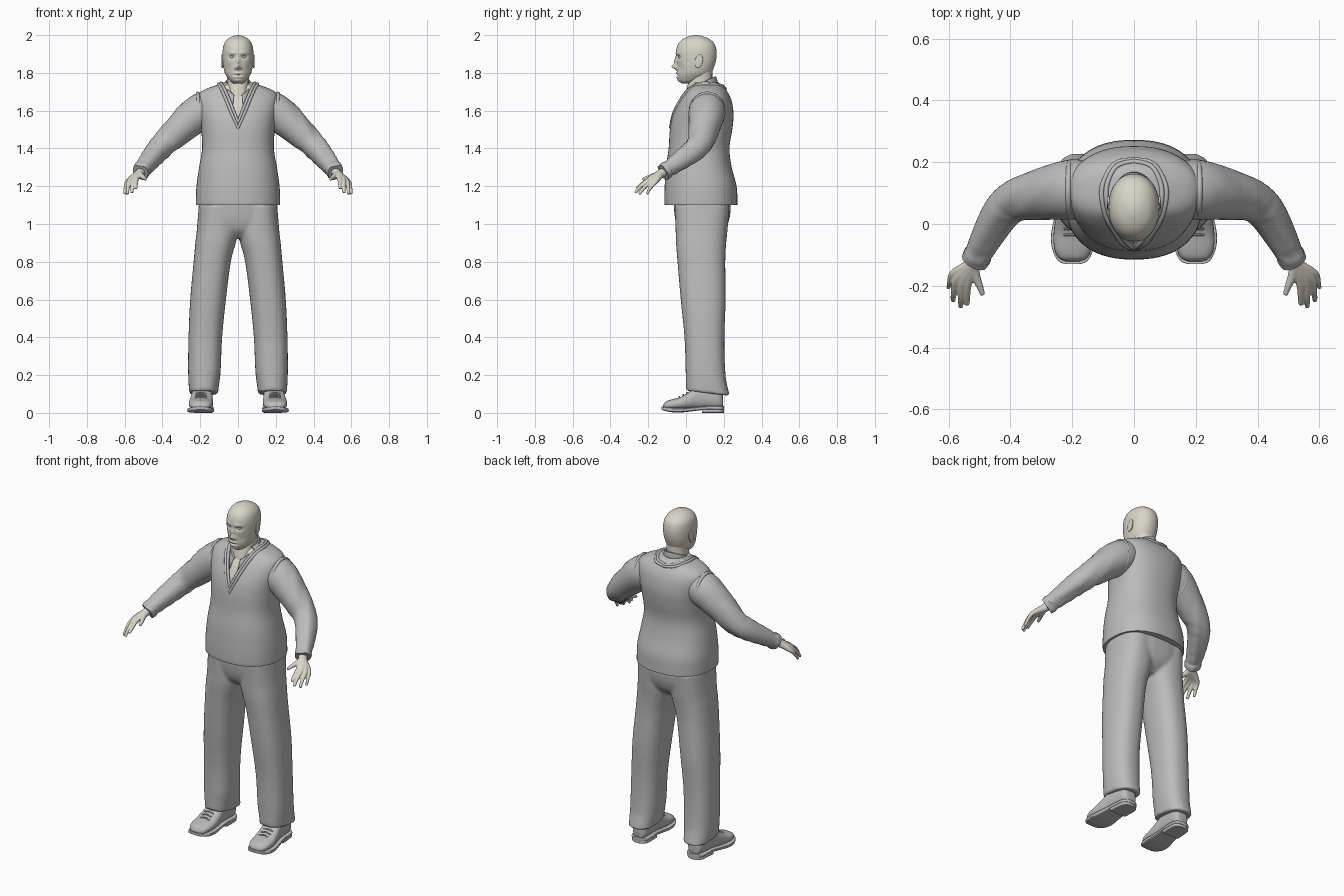
import bpy, bmesh, math
from mathutils import Vector
from mathutils.bvhtree import BVHTree

if "Cube" in bpy.data.objects:
    bpy.data.objects.remove(bpy.data.objects["Cube"])


def material(name, rgb):
    m = bpy.data.materials.new(name)
    m.diffuse_color = (*rgb, 1)
    m.use_nodes = True
    m.node_tree.nodes["Principled BSDF"].inputs["Base Color"].default_value = m.diffuse_color
    return m


CLOTH = material("grey_cloth", (0.50, 0.50, 0.50))
SKIN = material("pale_skin", (0.69, 0.66, 0.58))


def spline(rows, k=4):
    """Catmull-Rom interpolation of section rows."""
    p = [rows[0], *rows, rows[-1]]
    out = []
    for i in range(1, len(p) - 2):
        for j in range(k):
            t = j / k
            out.append([0.5 * (2 * b + (c - a) * t + (2 * a - 5 * b + 4 * c - d) * t * t
                               + (3 * b - a - 3 * c + d) * t ** 3)
                        for a, b, c, d in zip(*p[i - 1:i + 3])])
    return out + [list(rows[-1])]


def oval(n, e):
    def s(v):
        return math.copysign(abs(v) ** (2 / e), v)
    return [(s(math.cos(2 * math.pi * i / n)), s(math.sin(2 * math.pi * i / n))) for i in range(n)]


def loft(bm, rings):
    vs = [[bm.verts.new(p) for p in r] for r in rings]
    n = len(vs[0])
    for a, b in zip(vs, vs[1:]):
        for i in range(n):
            bm.faces.new((a[i], a[(i + 1) % n], b[(i + 1) % n], b[i]))
    bm.faces.new(vs[0])
    bm.faces.new(vs[-1])


def stack(bm, rows, n=40, e=2.2, k=4, side=1):
    """Horizontal sections: z, x0, x1, y0, y1."""
    loft(bm, [[(side * ((x0 + x1) / 2 + (x1 - x0) / 2 * u), (y0 + y1) / 2 + (y1 - y0) / 2 * v, z)
               for u, v in oval(n, e)] for z, x0, x1, y0, y1 in spline(rows, k)])


def along_y(bm, rows, n=28, e=2.5, k=4):
    """Upright sections: y, x centre, half width, z0, z1."""
    loft(bm, [[(xc + h * u, y, (z0 + z1) / 2 + (z1 - z0) / 2 * v) for u, v in oval(n, e)]
              for y, xc, h, z0, z1 in spline(rows, k)])


def tube(bm, rows, n=16, k=4, ref=(0, 0, 1)):
    """Round sections on a path: x, y, z, radius."""
    pts = spline(rows, k)
    c = [Vector(p[:3]) for p in pts]
    rings = []
    for i, p in enumerate(pts):
        t = (c[min(i + 1, len(c) - 1)] - c[max(i - 1, 0)]).normalized()
        a = t.cross(Vector(ref)).normalized()
        b = a.cross(t)
        rings.append([c[i] + p[3] * (a * u + b * v) for u, v in oval(n, 2)])
    loft(bm, rings)


def finish(name, bm, mats, mirror=False, voxel=0, smooth=4, angle=40):
    bmesh.ops.recalc_face_normals(bm, faces=bm.faces[:])
    me = bpy.data.meshes.new(name)
    bm.to_mesh(me)
    bm.free()
    ob = bpy.data.objects.new(name, me)
    bpy.context.collection.objects.link(ob)
    for m in mats:
        me.materials.append(m)
    bpy.ops.object.select_all(action='DESELECT')
    ob.select_set(True)
    bpy.context.view_layer.objects.active = ob
    bpy.ops.object.shade_smooth_by_angle(angle=math.radians(angle))
    if voxel:
        r = ob.modifiers.new("blend", 'REMESH')
        r.mode, r.voxel_size, r.use_smooth_shade = 'VOXEL', voxel, True
        s = ob.modifiers.new("soften", 'SMOOTH')
        s.factor, s.iterations = 0.5, smooth
    if mirror:
        ob.modifiers.new("mirror", 'MIRROR')
    return ob


# Head with sculpted face
bm = bmesh.new()
head = [(1.745, .025, -.022, .03), (1.757, .042, -.036, .07), (1.775, .056, -.045, .11),
        (1.80, .070, -.047, .135), (1.84, .079, -.048, .152), (1.88, .082, -.052, .161),
        (1.92, .081, -.052, .161), (1.955, .073, -.040, .150), (1.98, .054, -.015, .122),
        (1.995, .027, .02, .085), (2.0, .004, .048, .056)]
stack(bm, [(z, -h, h, a, b) for z, h, a, b in head], n=96, e=2.15, k=7)
bumps = [(0, 1.832, .011, .013, -.026), (0, 1.858, .009, .022, -.013), (.014, 1.826, .007, .008, -.009),
         (.032, 1.884, .016, .010, .013), (.028, 1.905, .022, .007, -.005), (0, 1.798, .022, .005, -.007),
         (0, 1.777, .020, .005, -.006), (0, 1.788, .024, .003, .004), (0, 1.759, .02, .009, -.006),
         (.05, 1.82, .015, .022, .004)]
for v in bm.verts:
    if v.co.y < .03:
        x, z = abs(v.co.x), v.co.z
        v.co.y += sum(d * math.exp(-((x - a) / sx) ** 2 - ((z - b) / sz) ** 2) for a, b, sx, sz, d in bumps)
finish("head", bm, [SKIN], angle=80)

# Neck
bm = bmesh.new()
stack(bm, [(1.60, -.07, .07, -.02, .16), (1.70, -.062, .062, .0, .15), (1.76, -.058, .058, .015, .14),
           (1.83, -.06, .06, .02, .14)])
finish("neck", bm, [SKIN])

# Eyes and ears
for name, loc, size in [("eyes", (.032, -.028, 1.884), (.012, .012, .009)),
                        ("ears", (.083, .068, 1.862), (.010, .021, .036))]:
    bm = bmesh.new()
    bmesh.ops.create_uvsphere(bm, u_segments=20, v_segments=12, radius=1)
    for v in bm.verts:
        p = Vector(v.co)
        dent = .5 if name == "ears" and p.x > .5 else 1
        v.co = [l + s * q for l, s, q in zip(loc, size, (p.x * dent, p.y + (.25 * p.z if name == "ears" else 0), p.z))]
    finish(name, bm, [SKIN], mirror=True, angle=80)

# Sweater vest body, with the V opening cut and recessed
bm = bmesh.new()
body = [(1.10, .222, -.113, .272), (1.12, .223, -.115, .272), (1.20, .22, -.113, .268),
        (1.30, .206, -.106, .242), (1.40, .190, -.092, .230), (1.50, .195, -.085, .245),
        (1.58, .207, -.068, .252), (1.65, .216, -.035, .242), (1.69, .206, -.008, .225),
        (1.715, .17, .008, .208), (1.735, .115, .018, .192), (1.75, .075, .028, .17)]
stack(bm, [(z, -h, h, a, b) for z, h, a, b in body], n=64, e=2.35)
K = .40
for s in (1, -1):
    f = [f for f in bm.faces if f.calc_center_median().y < .05 and f.calc_center_median().z > 1.5]
    g = list({q for x in f for q in (*x.verts, *x.edges)}) + f
    bmesh.ops.bisect_plane(bm, geom=g, plane_co=(0, 0, 1.54), plane_no=(s, 0, -K))
bmesh.ops.recalc_face_normals(bm, faces=bm.faces[:])
tree = BVHTree.FromBMesh(bm)
vee = []
for f in bm.faces:
    c = f.calc_center_median()
    if c.y < .05 and c.z > 1.54 and abs(c.x) < K * (c.z - 1.54):
        f.material_index = 1
        vee.append(f)
bmesh.ops.inset_region(bm, faces=vee, thickness=.003, depth=-.010)
finish("sweater", bm, [CLOTH, SKIN])

# Neckline trim, laid on the sweater surface
bm = bmesh.new()
for off in (0, .016):
    path = [(0, -.08, 1.54 - off * 2, .007), (.022 + off, -.06, 1.595, .008), (.046 + off, -.03, 1.655, .008),
            (.07 + off, .01, 1.71, .008), (.087 + off, .07, 1.74, .008), (.085 + off, .13, 1.74, .008),
            (.055 + off / 2, .185 + off, 1.73, .008), (0, .202 + off, 1.722, .008)]
    snapped = [(*((0, *tree.find_nearest(Vector(p[:3]))[0][1:]) if p[0] == 0
                  else tree.find_nearest(Vector(p[:3]))[0]), p[3]) for p in path]
    tube(bm, snapped, n=10)
finish("neckline_trim", bm, [CLOTH], mirror=True)

# Shirt collar, open at the front
bm = bmesh.new()
prev = None
for i in range(41):
    a = math.radians(-162 + 324 * i / 40)
    back = (1 + math.cos(a)) / 2
    top = 1.672 + .108 * back ** .6
    col = [bm.verts.new((r * math.sin(a), .078 + (r + .012) * math.cos(a) - .03 * (1 - back) * q, top - d))
           for r, d, q in ((.060, .05, .8), (.062, 0, .3), (.070, 0, .4), (.086, .055, 1))]
    if prev:
        for j in range(3):
            bm.faces.new((prev[j], prev[j + 1], col[j + 1], col[j]))
    prev = col
ob = finish("shirt_collar", bm, [CLOTH])
sol = ob.modifiers.new("thickness", 'SOLIDIFY')
sol.thickness = .005

# Sleeves with cuffs
bm = bmesh.new()
tube(bm, [(.13, .115, 1.625, .085), (.19, .112, 1.598, .097), (.25, .105, 1.555, .092), (.32, .092, 1.492, .080),
          (.385, .075, 1.43, .068), (.43, .035, 1.385, .062), (.475, -.04, 1.33, .052), (.503, -.095, 1.293, .044),
          (.507, -.103, 1.287, .047), (.517, -.122, 1.275, .044)], n=32)
for v in bm.verts:  # soft cloth folds
    w = max(0, min(1, (v.co.x - .24) / .1))
    v.co.z += .004 * w * math.sin(70 * v.co.x + 45 * v.co.y) + .002 * w * math.sin(130 * v.co.z + 60 * v.co.y)
finish("sleeves", bm, [CLOTH], mirror=True)

# Armhole trim of the vest
bm = bmesh.new()
tube(bm, [(.207 + .006 * math.sin(t), .112 + .088 * math.cos(t), 1.592 + .100 * math.sin(t), .009)
          for t in [math.pi * i / 10 for i in range(21)]], n=10, k=2, ref=(1, 0, 0))
finish("armhole_trim", bm, [CLOTH], mirror=True)

# Hands: overlapping finger tubes blended together
bm = bmesh.new()
wrist = [(.500, -.09, 1.290, .024), (.522, -.130, 1.268, .023)]
fingers = [[(.538, -.192, 1.240, .014), (.540, -.232, 1.213, .0105), (.540, -.262, 1.188, .008)],
           [(.556, -.190, 1.236, .014), (.560, -.240, 1.200, .0105), (.561, -.268, 1.165, .008)],
           [(.573, -.178, 1.230, .014), (.583, -.222, 1.192, .0105), (.586, -.248, 1.157, .008)],
           [(.584, -.160, 1.225, .013), (.596, -.190, 1.190, .0095), (.601, -.207, 1.158, .007)],
           [(.514, -.165, 1.257, .016), (.500, -.200, 1.246, .0115), (.489, -.230, 1.236, .008)]]
for f in fingers:
    tube(bm, wrist + f, n=14)
finish("hands", bm, [SKIN], mirror=True, voxel=.004, smooth=3)

# Trousers: pelvis and two legs blended together
bm = bmesh.new()
stack(bm, [(.925, -.07, .07, .0, .16), (.96, -.15, .15, -.035, .20), (1.0, -.19, .19, -.052, .222),
           (1.06, -.208, .208, -.062, .235), (1.14, -.205, .205, -.066, .235)], e=2.5)
for s in (1, -1):
    stack(bm, [(.105, .105, .258, .0, .232), (.13, .103, .26, .0, .225), (.22, .092, .264, -.002, .208),
               (.40, .084, .262, -.008, .203), (.60, .064, .253, -.028, .210), (.80, .038, .235, -.045, .208),
               (.90, .012, .226, -.053, .213), (.97, .0, .218, -.055, .220), (1.10, .01, .208, -.06, .23)],
          e=2.4, side=s)
for v in bm.verts:  # cuff drops toward the heel
    if v.co.z < .2:
        v.co.z += (.11 - v.co.y) * .12
finish("trousers", bm, [CLOTH], voxel=.009, smooth=3)

# Shoes: uppers, soles, heels and laces
bm = bmesh.new()
along_y(bm, [(-.122, .198, .02, .02, .04), (-.11, .198, .045, .018, .058), (-.08, .198, .060, .018, .070),
             (-.03, .196, .064, .018, .084), (.02, .193, .060, .018, .115), (.06, .19, .055, .02, .145),
             (.12, .186, .052, .02, .150), (.17, .184, .047, .02, .135), (.19, .184, .035, .025, .11),
             (.195, .184, .02, .03, .09)])
finish("shoe_uppers", bm, [CLOTH], mirror=True, angle=60)
bm = bmesh.new()
along_y(bm, [(-.13, .198, .02, .018, .034), (-.12, .198, .047, .013, .032), (-.08, .198, .067, .004, .028),
             (-.03, .197, .071, .002, .026), (.03, .193, .063, .008, .03), (.10, .187, .057, .016, .036),
             (.17, .184, .053, .016, .036), (.193, .184, .040, .016, .036), (.202, .184, .02, .016, .036)], e=5)
along_y(bm, [(.085, .187, .055, 0, .02), (.16, .184, .053, 0, .02), (.188, .184, .042, 0, .02),
             (.20, .184, .02, 0, .02)], e=6)
finish("shoe_soles", bm, [CLOTH], mirror=True)
bm = bmesh.new()
for i in range(3):
    y, z = -.035 + .02 * i, .084 + .011 * i
    tube(bm, [(.165, y, z - .006, .004), (.196, y, z + .002, .004), (.227, y, z - .006, .004)], n=8)
finish("shoe_laces", bm, [CLOTH], mirror=True)
